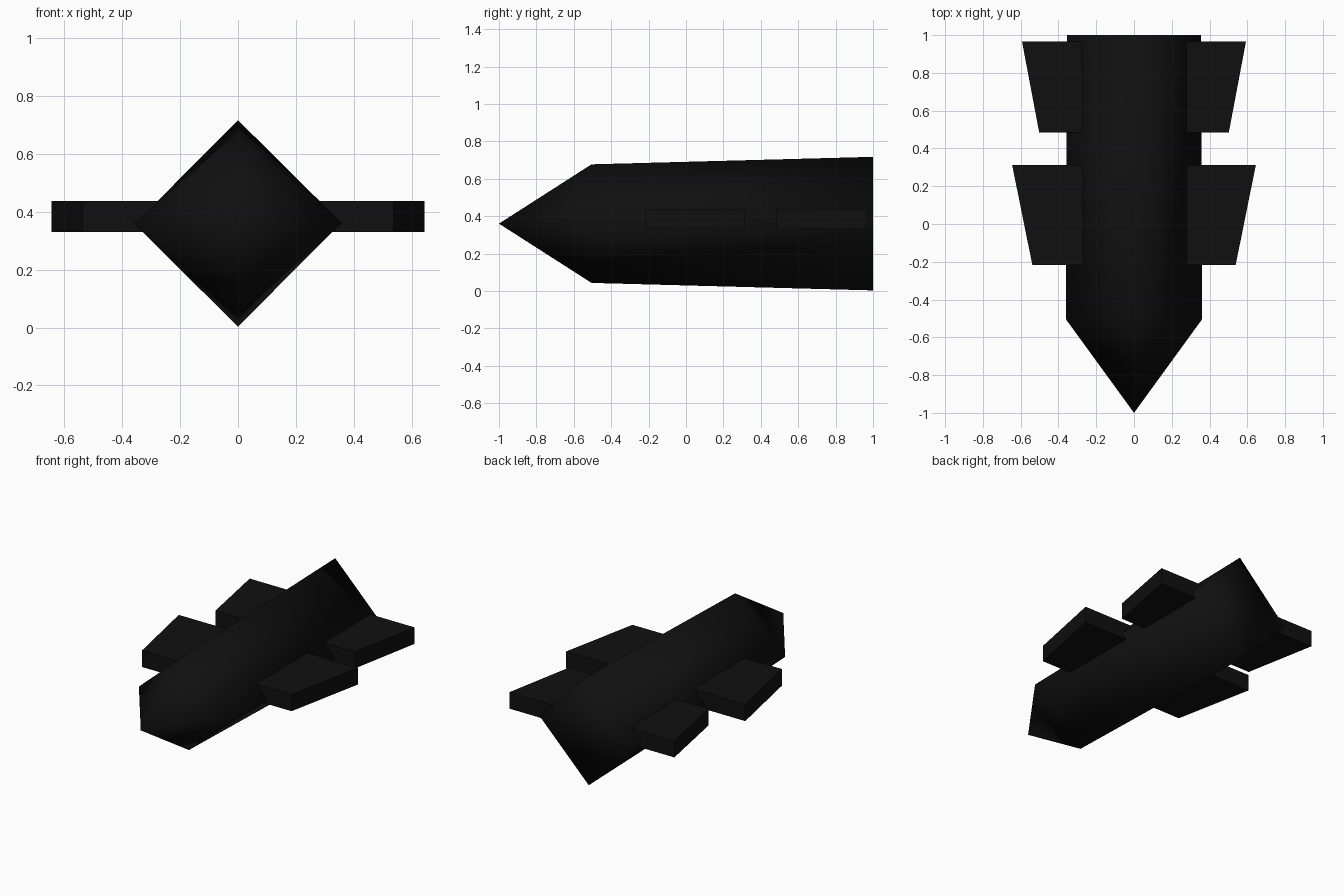
import bpy, bmesh

if "Cube" in bpy.data.objects:
    bpy.data.objects.remove(bpy.data.objects["Cube"])

black = bpy.data.materials.new("matte black")
black.diffuse_color = (0.005, 0.005, 0.005, 1)
black.use_nodes = True
black.node_tree.nodes["Principled BSDF"].inputs["Base Color"].default_value = black.diffuse_color
MID = 0.36  # height of the centre line


def add_object(name, bm, smooth):
    bmesh.ops.recalc_face_normals(bm, faces=bm.faces[:])
    for f in bm.faces:
        f.smooth = smooth
    me = bpy.data.meshes.new(name)
    bm.to_mesh(me)
    bm.free()
    me.materials.append(black)
    ob = bpy.data.objects.new(name, me)
    bpy.context.collection.objects.link(ob)
    return ob


def diamond(bm, y, half_w, half_h):
    return [bm.verts.new(p) for p in ((half_w, y, MID), (0, y, MID + half_h),
                                      (-half_w, y, MID), (0, y, MID - half_h))]


# Hull: diamond section, flaring slightly to a flat tail, with a pointed nose
bm = bmesh.new()
tip = bm.verts.new((0, -1, MID))
front = diamond(bm, -0.505, 0.36, 0.317)
back = diamond(bm, 1.0, 0.355, 0.357)
for i in range(4):
    j = (i + 1) % 4
    bm.faces.new((tip, front[i], front[j]))
    bm.faces.new((front[i], back[i], back[j], front[j]))
bm.faces.new(back)
add_object("hull", bm, True)


# Fins: thick slabs, wider toward the tail, mirrored to both sides
def fin_pair(name, y0, y1, x0, x1, inner=0.27, z0=0.33, z1=0.438):
    bm = bmesh.new()
    outline = ((inner, y0), (x0, y0), (x1, y1), (inner, y1))
    face = bm.faces.new([bm.verts.new((x, y, z0)) for x, y in outline])
    ext = bmesh.ops.extrude_face_region(bm, geom=[face])
    top = [v for v in ext["geom"] if isinstance(v, bmesh.types.BMVert)]
    bmesh.ops.translate(bm, verts=top, vec=(0, 0, z1 - z0))
    if len(bm.faces) == 5:  # close the underside if extrusion removed it
        bmesh.ops.holes_fill(bm, edges=bm.edges[:], sides=4)
    ob = add_object(name, bm, False)
    ob.modifiers.new("mirror", 'MIRROR').use_axis[0] = True


fin_pair("front_fins", -0.218, 0.312, 0.538, 0.645)
fin_pair("rear_fins", 0.485, 0.967, 0.502, 0.593)
